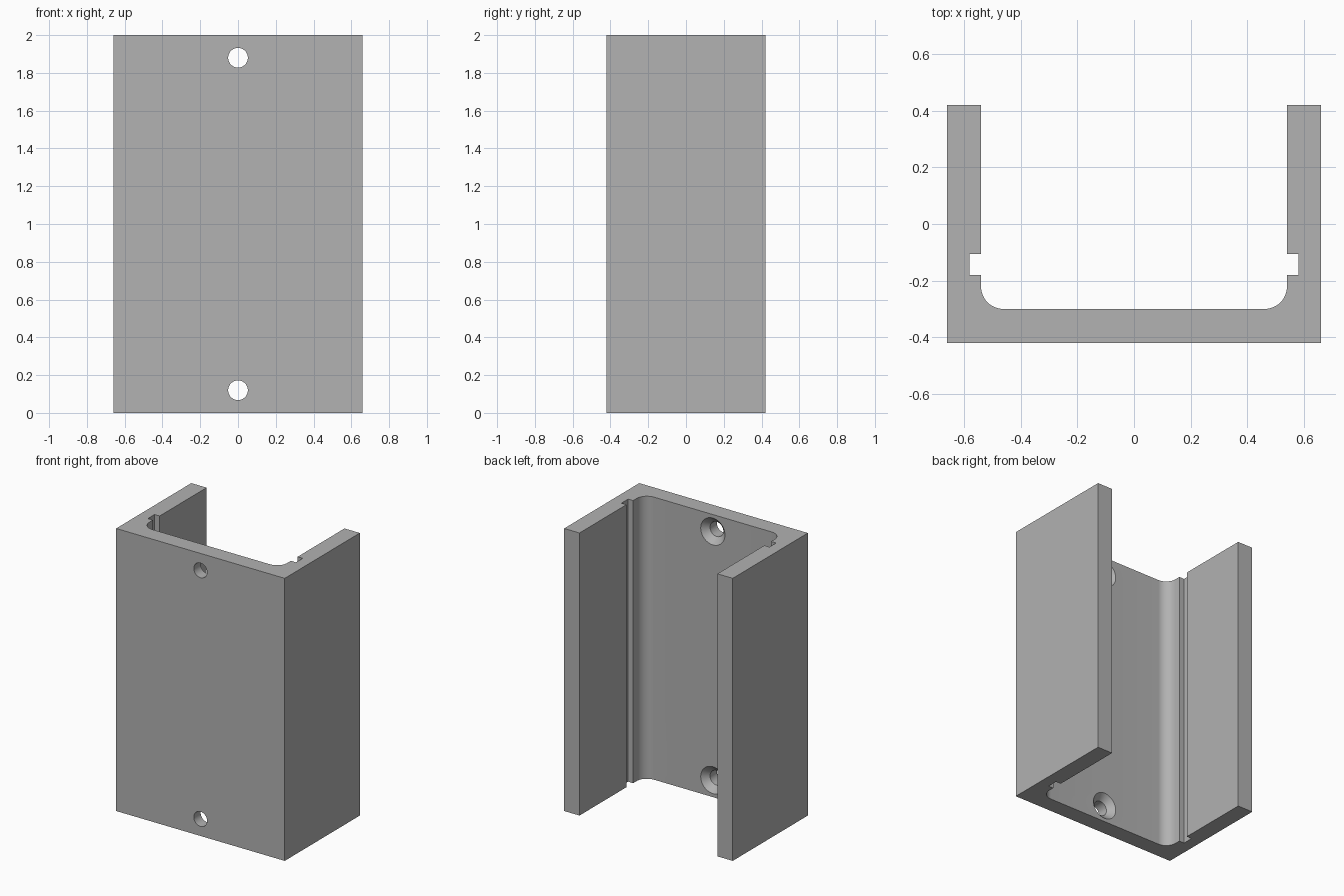
import bpy, bmesh, math
from mathutils import Matrix

cube = bpy.data.objects.get("Cube")
if cube:
    bpy.data.objects.remove(cube, do_unlink=True)

HEIGHT, HALF_W, HALF_D = 2.0, 0.66, 0.42
INNER, FLOOR, FILLET = 0.54, -0.30, 0.08

grey = bpy.data.materials.new("plain grey")
grey.use_nodes = True
colour = (0.445, 0.445, 0.445, 1)
grey.diffuse_color = colour
grey.node_tree.nodes["Principled BSDF"].inputs["Base Color"].default_value = colour


def add_object(name, bm):
    bmesh.ops.recalc_face_normals(bm, faces=bm.faces)
    mesh = bpy.data.meshes.new(name)
    bm.to_mesh(mesh)
    bm.free()
    mesh.materials.append(grey)
    obj = bpy.data.objects.new(name, mesh)
    bpy.context.collection.objects.link(obj)
    return obj


# Half of the channel section: outer wall, groove, rounded inner corner
half = [(HALF_W, -HALF_D), (HALF_W, HALF_D), (INNER, HALF_D),
        (INNER, -0.105), (0.58, -0.105), (0.58, -0.18), (INNER, -0.18)]
steps = 12
for i in range(steps + 1):
    a = math.pi / 2 * i / steps
    half.append((INNER - FILLET + FILLET * math.cos(a),
                 FLOOR + FILLET - FILLET * math.sin(a)))
section = half + [(-x, y) for x, y in reversed(half)]

# Extrude the section into the channel
bm = bmesh.new()
base = bm.faces.new([bm.verts.new((x, y, 0)) for x, y in section])
grown = bmesh.ops.extrude_face_region(bm, geom=[base])["geom"]
bmesh.ops.translate(bm, vec=(0, 0, HEIGHT),
                    verts=[v for v in grown if isinstance(v, bmesh.types.BMVert)])
channel = add_object("channel_bracket", bm)


# Countersunk screw hole: straight bore with a cone opening at the inner floor
def screw_cutter(z):
    bore, head, sink, sides = 0.052, 0.095, 0.043, 48
    rings = [(bore, -0.5), (bore, FLOOR - sink), (head, FLOOR), (head, FLOOR + 0.1)]
    bm = bmesh.new()
    loops = []
    for r, y in rings:
        place = Matrix.Translation((0, y, z)) @ Matrix.Rotation(math.pi / 2, 4, "X")
        loops.append(bmesh.ops.create_circle(bm, segments=sides, radius=r, matrix=place)["verts"])
    for low, high in zip(loops, loops[1:]):
        for i in range(sides):
            j = (i + 1) % sides
            bm.faces.new((low[i], low[j], high[j], high[i]))
    bm.faces.new(loops[0])
    bm.faces.new(loops[-1])
    cutter = add_object("screw_hole_cutter", bm)
    cutter.hide_render = True
    return cutter


bpy.context.view_layer.objects.active = channel
for z in (0.12, HEIGHT - 0.12):
    cutter = screw_cutter(z)
    mod = channel.modifiers.new("screw_hole", "BOOLEAN")
    mod.operation = "DIFFERENCE"
    mod.solver = "EXACT"
    mod.object = cutter
    bpy.ops.object.modifier_apply(modifier=mod.name)
    bpy.data.objects.remove(cutter, do_unlink=True)

# Smooth the fillets and bores, keep the edges crisp
bpy.ops.object.select_all(action="DESELECT")
channel.select_set(True)
bpy.ops.object.shade_smooth_by_angle(angle=math.radians(30))
